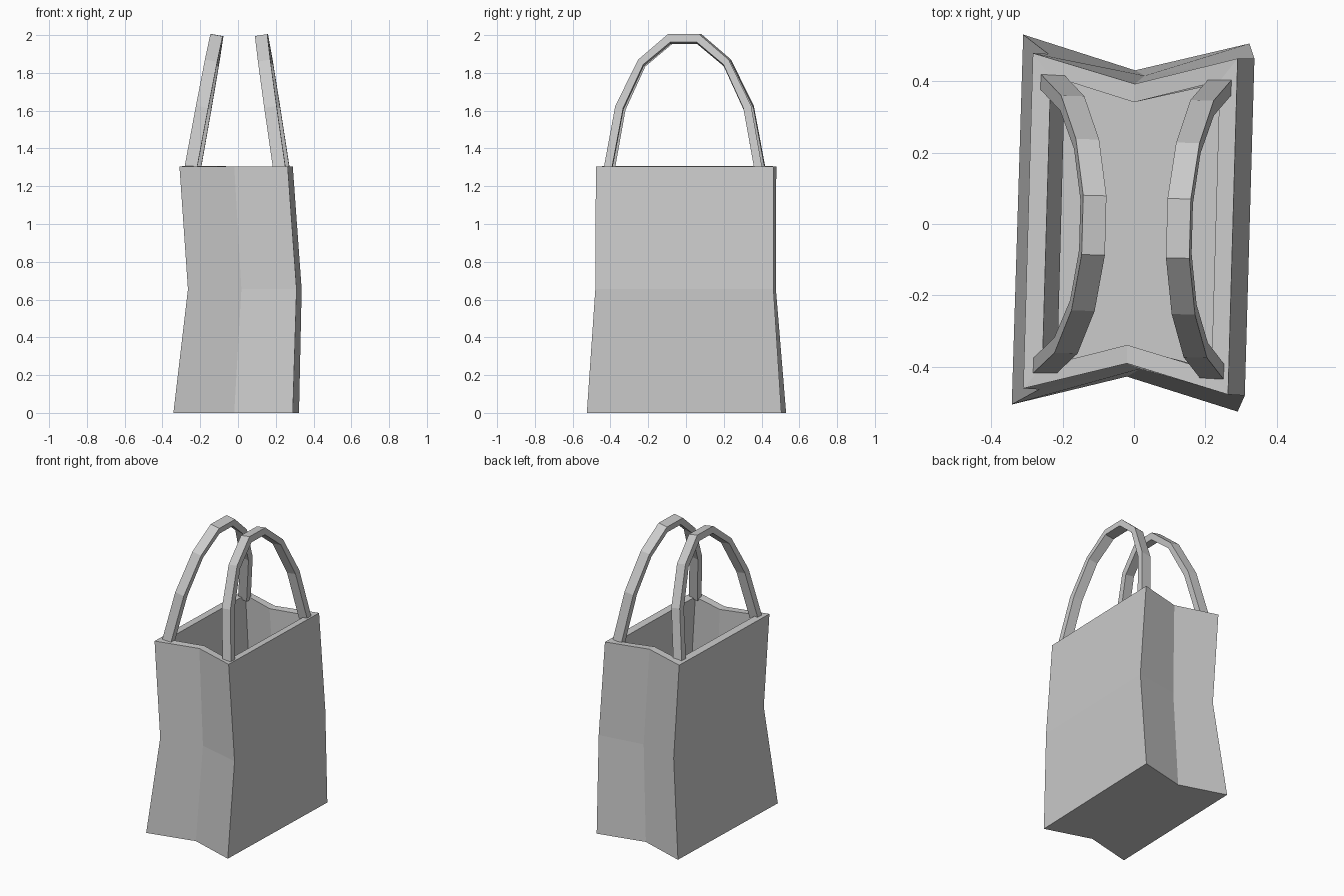
import bpy
import bmesh
from math import sin, cos, radians
from mathutils import Matrix, Vector

if "Cube" in bpy.data.objects:
    bpy.data.objects.remove(bpy.data.objects["Cube"])


def finish(name, bm):
    bmesh.ops.recalc_face_normals(bm, faces=bm.faces)
    mesh = bpy.data.meshes.new(name)
    bm.to_mesh(mesh)
    bm.free()
    obj = bpy.data.objects.new(name, mesh)
    bpy.context.collection.objects.link(obj)
    return obj


# Bag body: three pinched six-sided rings, closed floor, open top
rings = [
    (0.0, [(-0.342, -0.505), (-0.02, -0.427), (0.29, -0.525),
           (0.323, 0.505), (0.003, 0.43), (-0.31, 0.53)]),
    (0.655, [(-0.265, -0.463), (0.018, -0.405), (0.31, -0.48),
             (0.337, 0.463), (0.03, 0.415), (-0.24, 0.476)]),
    (1.305, [(-0.31, -0.46), (-0.02, -0.39), (0.263, -0.477),
             (0.29, 0.463), (0.002, 0.392), (-0.283, 0.478)]),
]
bm = bmesh.new()
loops = [[bm.verts.new((x, y, z)) for x, y in pts] for z, pts in rings]
bm.faces.new(loops[0][::-1])
for low, high in zip(loops, loops[1:]):
    for i in range(6):
        j = (i + 1) % 6
        bm.faces.new((low[i], low[j], high[j], high[i]))
bag = finish("bag_body", bm)

# Paper thickness, grown inward
wall = bag.modifiers.new("wall", 'SOLIDIFY')
wall.thickness = 0.05
wall.offset = -1
wall.use_even_offset = True

# Handle profile: outer and inner half arches as (y, height above the rim)
OUTER = [(0.42, -0.015), (0.36, 0.315), (0.24, 0.56), (0.083, 0.695)]
INNER = [(0.377, -0.015), (0.318, 0.305), (0.212, 0.535), (0.07, 0.653)]


def full_arch(half):
    return half + [(-y, h) for y, h in reversed(half)]


def make_handle(name, foot_x, centre_y, lean, width=0.066):
    """Flat strap arch leaning towards the middle of the bag."""
    up = Vector((sin(lean), 0, cos(lean))) / cos(lean)
    across = Vector((cos(lean), 0, -sin(lean))) * width / 2
    yaw = Matrix.Rotation(radians(-1.5), 3, 'Z')
    base = Vector((foot_x, centre_y, 1.305))
    bm = bmesh.new()
    sections = []
    for (yo, ho), (yi, hi) in zip(full_arch(OUTER), full_arch(INNER)):
        out = Vector((0, yo, 0)) + up * ho
        inn = Vector((0, yi, 0)) + up * hi
        corners = (out - across, out + across, inn + across, inn - across)
        sections.append([bm.verts.new(base + yaw @ c) for c in corners])
    for a, b in zip(sections, sections[1:]):
        for i in range(4):
            j = (i + 1) % 4
            bm.faces.new((a[i], a[j], b[j], b[i]))
    bm.faces.new(sections[0])
    bm.faces.new(sections[-1][::-1])
    return finish(name, bm)


# Two handles
make_handle("left_handle", -0.238, 0.0, radians(10.3))
make_handle("right_handle", 0.228, -0.015, radians(-8.5))
